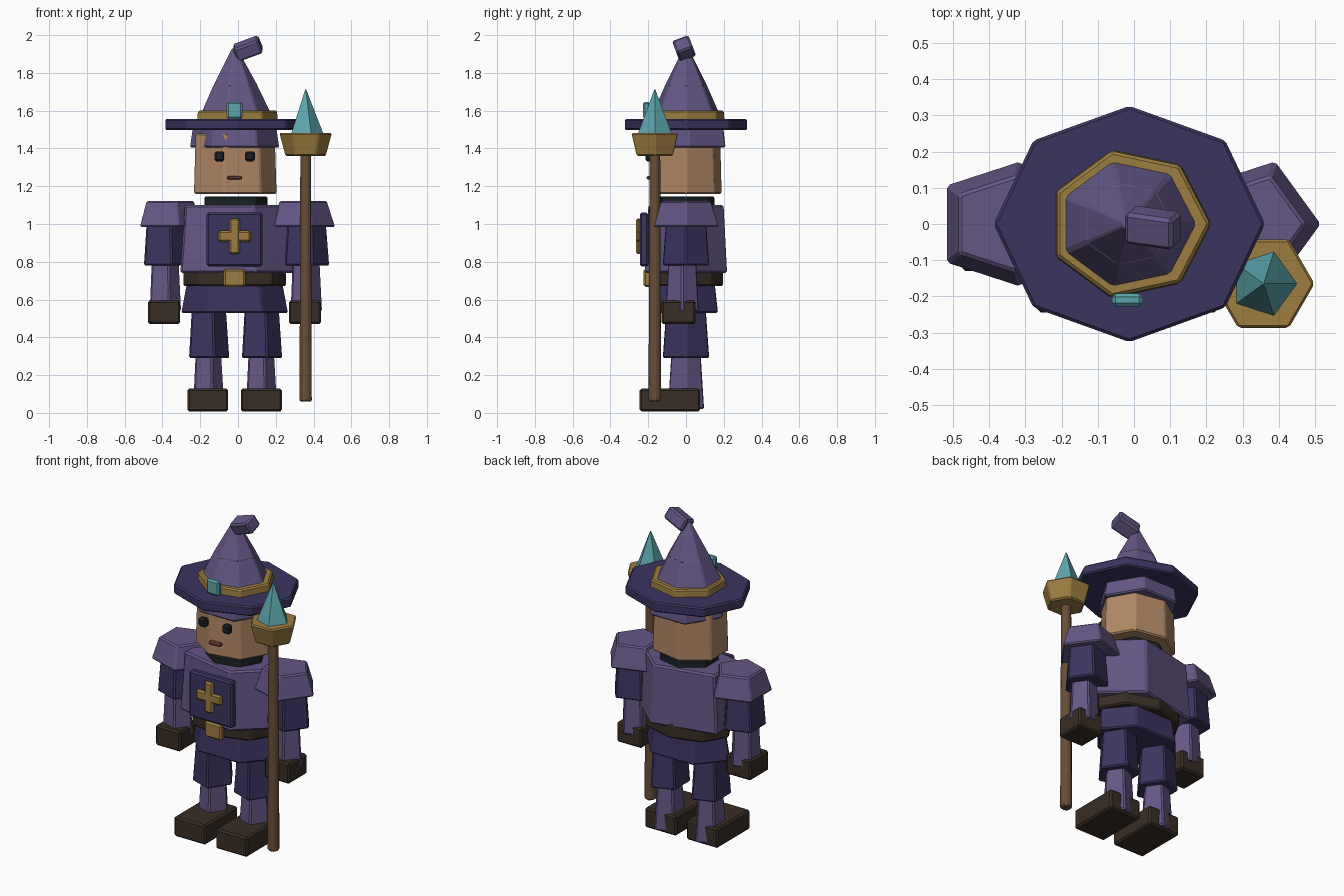
import bpy, bmesh, math
from math import radians, cos, sin, tau

if "Cube" in bpy.data.objects:
    bpy.data.objects.remove(bpy.data.objects["Cube"])

CX = -0.018  # centre line of the body


def material(name, hex_code):
    def lin(c):
        c /= 255
        return c / 12.92 if c < 0.04 else ((c + 0.055) / 1.055) ** 2.4
    m = bpy.data.materials.new(name)
    m.diffuse_color = [lin(int(hex_code[i:i + 2], 16)) for i in (0, 2, 4)] + [1]
    m.use_nodes = True
    m.node_tree.nodes["Principled BSDF"].inputs["Base Color"].default_value = m.diffuse_color
    return m


PURPLE = material("purple_cloth", "645685")
BLUE = material("dark_cloth", "3B335F")
SKIN = material("skin", "B08663")
GOLD = material("gold", "9C7D40")
LEATHER = material("leather", "382D25")
WOOD = material("wood", "694D38")
CYAN = material("crystal", "5CA5AC")
BLACK = material("black", "1B2226")


def finish(name, bm, loc, mat, rot=(0, 0, 0), bevel=0.01):
    bmesh.ops.recalc_face_normals(bm, faces=bm.faces)
    me = bpy.data.meshes.new(name)
    bm.to_mesh(me)
    bm.free()
    ob = bpy.data.objects.new(name, me)
    ob.location, ob.rotation_euler = loc, rot
    me.materials.append(mat)
    bpy.context.collection.objects.link(ob)
    if bevel:
        mod = ob.modifiers.new("soft_edges", 'BEVEL')
        mod.width, mod.segments = bevel, 1
        mod.limit_method = 'ANGLE'
    return ob


def box(name, loc, size, mat, rot=(0, 0, 0), bevel=0.01):
    bm = bmesh.new()
    bmesh.ops.create_cube(bm, size=1)
    bmesh.ops.scale(bm, vec=size, verts=bm.verts)
    return finish(name, bm, loc, mat, rot, bevel)


def prism(name, sides, xy, z0, z1, r0, r1, mat, depth=1.0, bevel=0.008):
    """Tapered low-poly column, first corner on +x; depth scales y."""
    bm = bmesh.new()
    rings = []
    for z, r in ((z0, r0), (z1, r1)):
        rings.append([bm.verts.new((r * cos(tau * i / sides), r * depth * sin(tau * i / sides), z))
                      for i in range(sides)])
    low, top = rings
    for i in range(sides):
        j = (i + 1) % sides
        bm.faces.new((low[i], low[j], top[j], top[i]))
    bm.faces.new(low)
    bm.faces.new(top)
    return finish(name, bm, (xy[0], xy[1], 0), mat, bevel=bevel)


# limbs
for s, side in ((-1, "left"), (1, "right")):
    leg, arm = CX - 0.004 + s * 0.14, CX + s * 0.373
    box(f"{side}_boot", (CX + s * 0.142, -0.085, 0.068), (0.216, 0.32, 0.122), LEATHER)
    prism(f"{side}_lower_leg", 5, (leg, 0), 0.02, 0.34, 0.094, 0.075, PURPLE, 1.1)
    prism(f"{side}_upper_leg", 5, (leg, 0), 0.29, 0.58, 0.12, 0.1, BLUE, 1.1)
    prism(f"{side}_lower_arm", 5, (arm, -0.02), 0.54, 0.82, 0.094, 0.08, PURPLE)
    prism(f"{side}_upper_arm", 5, (arm, 0), 0.78, 1.06, 0.132, 0.11, BLUE)
    box(f"{side}_hand", (arm, -0.04, 0.533), (0.17, 0.18, 0.125), LEATHER)
    prism(f"{side}_shoulder_pad", 5, (CX + s * 0.352, 0), 0.985, 1.122, 0.184, 0.14, PURPLE)
    # face
    box(f"{side}_eye", (CX + s * 0.081, -0.195, 1.358), (0.052, 0.04, 0.054), BLACK)

# body
prism("skirt", 6, (CX, 0), 0.53, 0.70, 0.287, 0.255, BLUE, 0.68)
prism("torso", 5, (CX, 0), 0.74, 1.10, 0.355, 0.325, PURPLE, 0.65, 0.01)
prism("belt", 8, (CX, 0), 0.672, 0.765, 0.275, 0.275, LEATHER, 0.72)
box("buckle", (CX, -0.205, 0.715), (0.115, 0.04, 0.095), GOLD)
prism("collar", 7, (CX, 0), 1.09, 1.145, 0.178, 0.178, BLACK, 0.88)
box("chest_plate", (CX, -0.222, 0.918), (0.296, 0.045, 0.284), BLUE)
box("plate_bar_upright", (CX, -0.252, 0.935), (0.058, 0.026, 0.19), GOLD)
box("plate_bar_across", (CX, -0.252, 0.935), (0.175, 0.025, 0.06), GOLD)

# head
prism("head", 7, (CX - 0.006, 0), 1.16, 1.48, 0.232, 0.222, SKIN, 0.84)
box("mouth", (CX, -0.193, 1.245), (0.08, 0.03, 0.02), material("lips", "7A4C40"), bevel=0.006)
prism("hat_lining", 6, (CX, 0.012), 1.405, 1.51, 0.24, 0.225, PURPLE, 0.95)

# hat
prism("hat_brim", 8, (CX + 0.005, 0), 1.497, 1.556, 0.375, 0.375, BLUE, 0.87)
prism("hat_band", 7, (CX + 0.006, 0), 1.53, 1.60, 0.228, 0.222, GOLD, 0.93)
prism("hat_lower_cone", 7, (CX, 0), 1.56, 1.738, 0.208, 0.122, PURPLE, 0.93)
prism("hat_upper_cone", 7, (CX, 0), 1.73, 1.93, 0.125, 0.015, PURPLE, 0.93, 0.004)
box("hat_tip", (0.053, -0.01, 1.929), (0.142, 0.092, 0.078), PURPLE,
    (radians(22), radians(-20), radians(-8)))
box("hat_gem", (CX, -0.21, 1.602), (0.085, 0.036, 0.09), CYAN)

# staff
STAFF = (0.358, -0.165)
prism("staff_shaft", 7, STAFF, 0.06, 1.40, 0.036, 0.031, WOOD)
prism("staff_cup", 6, STAFF, 1.36, 1.482, 0.11, 0.143, GOLD)
prism("staff_crystal", 5, STAFF, 1.45, 1.712, 0.105, 0.003, CYAN, bevel=0)
